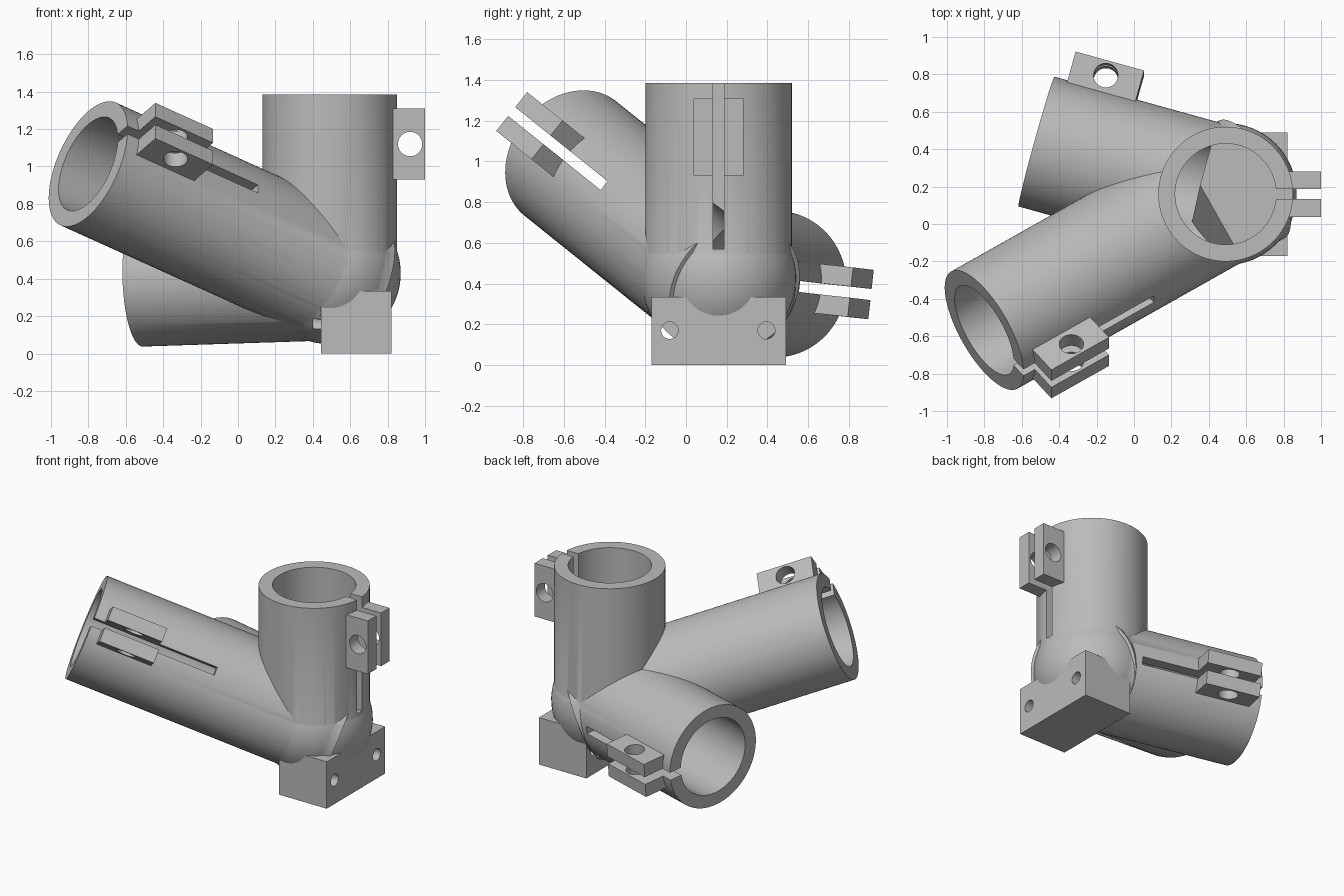
import bpy, math
from mathutils import Matrix, Vector

if "Cube" in bpy.data.objects:
    bpy.data.objects.remove(bpy.data.objects["Cube"])

grey = bpy.data.materials.new("plain_grey")
grey.use_nodes = True
grey.diffuse_color = (0.5, 0.5, 0.5, 1)
grey.node_tree.nodes["Principled BSDF"].inputs["Base Color"].default_value = (0.5, 0.5, 0.5, 1)

HUB = Vector((0.49, 0.16, 0.43))
OUTER, INNER, GAP = 0.36, 0.27, 0.0275


def box(name, low, high, frame=Matrix()):
    low, high = Vector(low), Vector(high)
    bpy.ops.mesh.primitive_cube_add(size=1)
    ob = bpy.context.object
    ob.name = name
    ob.data.transform(frame @ Matrix.Translation((low + high) / 2) @ Matrix.Diagonal((*(high - low), 1)))
    return ob


def rod(name, radius, start, end, frame=Matrix(), sides=96):
    """Cylinder between two points given in the frame."""
    start, end = Vector(start), Vector(end)
    bpy.ops.mesh.primitive_cylinder_add(vertices=sides, radius=radius, depth=(end - start).length)
    ob = bpy.context.object
    ob.name = name
    turn = (end - start).to_track_quat('Z', 'Y').to_matrix().to_4x4()
    ob.data.transform(frame @ Matrix.Translation((start + end) / 2) @ turn)
    return ob


def combine(target, tool, operation):
    mod = target.modifiers.new("combine", 'BOOLEAN')
    mod.object, mod.operation, mod.solver = tool, operation, 'EXACT'
    bpy.context.view_layer.objects.active = target
    bpy.ops.object.modifier_apply(modifier=mod.name)
    bpy.data.objects.remove(tool)


def socket_frame(heading, rise, roll):
    """Local z runs out along the tube, local x points at the clamp ears."""
    h, e, r = (math.radians(v) for v in (heading, rise, roll))
    axis = Vector((math.cos(e) * math.cos(h), math.cos(e) * math.sin(h), math.sin(e)))
    side = Vector((-math.sin(h), math.cos(h), 0))
    up = axis.cross(side)
    ear = side * math.cos(r) + up * math.sin(r)
    rot = Matrix((ear, axis.cross(ear), axis)).transposed().to_4x4()
    return Matrix.Translation(HUB) @ rot


# Each socket: frame, length, overshoot behind the hub, slot length
upright = Matrix.Translation(HUB)
sockets = [
    (upright, 0.955, 0.0, 0.815),
    (socket_frame(209.4, 21.5, 33), 1.593, 0.17, 0.86),
    (socket_frame(164.5, -1.8, 186), 1.05, 0.12, 0.85),
]

# Hub ball
bpy.ops.mesh.primitive_uv_sphere_add(segments=64, ring_count=32, radius=0.38, location=HUB)
joint = bpy.context.object
joint.name = "clamp_joint"
bpy.ops.object.transform_apply(location=True, rotation=False, scale=False)

# Tubes and clamp ears
cutters = []
for frame, length, back, slot in sockets:
    # Ears on the side the slot opens to
    combine(joint, rod("tube", OUTER, (0, 0, -back), (0, 0, length), frame), 'UNION')
    combine(joint, box("ears", (0.335, -0.122, length - 0.455),
                       (0.51, 0.122, length - 0.075), frame), 'UNION')
    cutters += [
        rod("bore", INNER, (0, 0, 0.14), (0, 0, length + 0.1), frame),
        box("slot", (0.2, -GAP, length - slot), (0.6, GAP, length + 0.1), frame),
        rod("bolt_hole", 0.065, (0.43, -0.2, length - 0.265), (0.43, 0.2, length - 0.265), frame, 48),
    ]

# Mounting block with two screw holes
combine(joint, box("block", (0.445, -0.17, 0), (0.82, 0.49, 0.335)), 'UNION')
for y in (-0.08, 0.395):
    cutters.append(rod("screw_hole", 0.042, (0.4, y, 0.17), (0.9, y, 0.17), sides=32))

for cutter in cutters:
    combine(joint, cutter, 'DIFFERENCE')

# Finish
joint.data.materials.clear()
joint.data.materials.append(grey)
for face in joint.data.polygons:
    face.material_index = 0
bpy.ops.object.select_all(action='DESELECT')
joint.select_set(True)
bpy.context.view_layer.objects.active = joint
bpy.ops.object.shade_smooth_by_angle(angle=math.radians(25))
